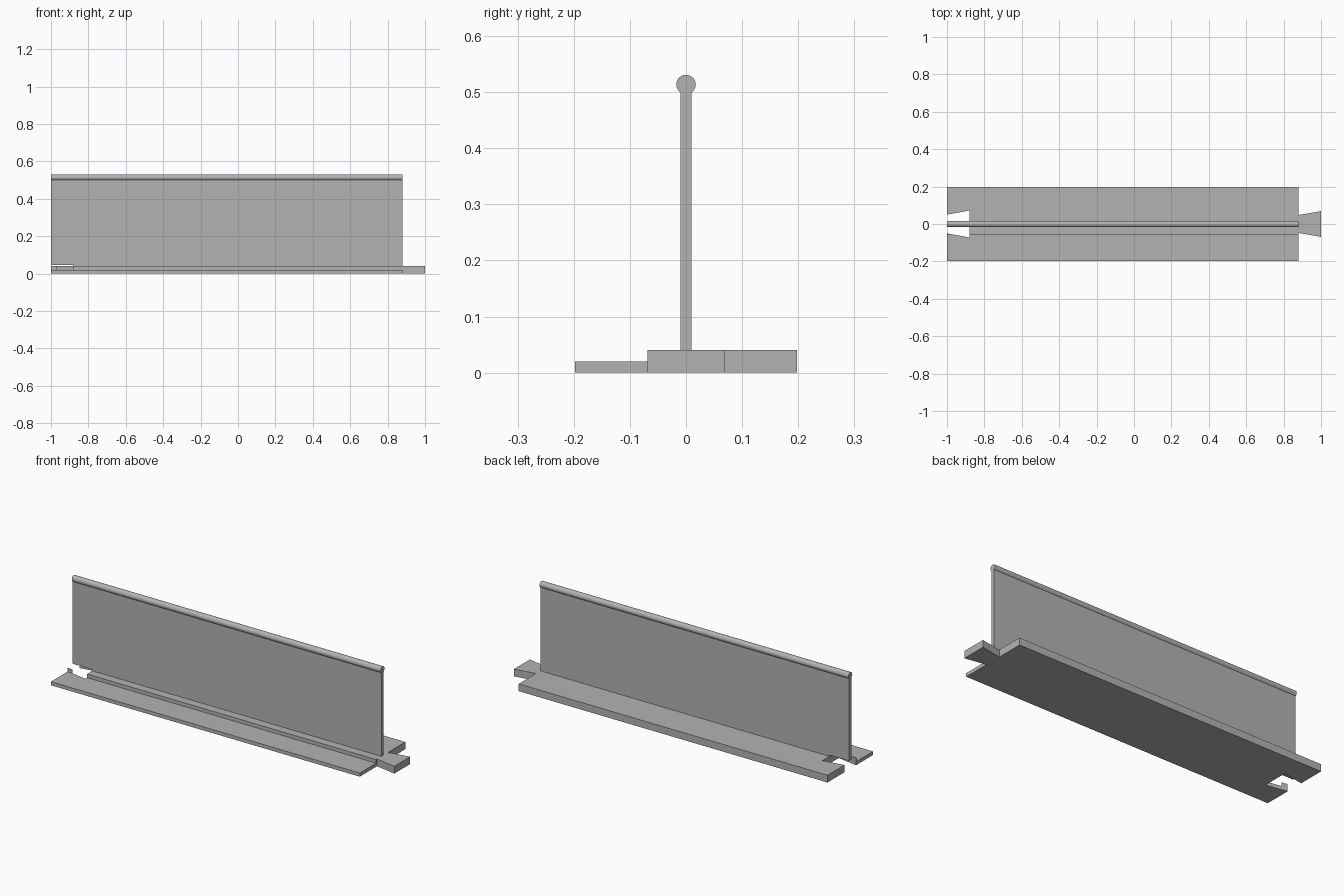
import bpy, bmesh, math

cube = bpy.data.objects.get("Cube")
if cube:
    bpy.data.objects.remove(cube, do_unlink=True)

LEFT, RIGHT, TIP = -1.0, 0.88, 1.0
NOTCH_END = -0.88
HALF_DEPTH, STEP_Y = 0.198, -0.056
THIN, THICK = 0.02, 0.04

grey = bpy.data.materials.new("plain grey")
grey.use_nodes = True
colour = (0.45, 0.45, 0.45, 1)
grey.diffuse_color = colour
grey.node_tree.nodes["Principled BSDF"].inputs["Base Color"].default_value = colour


def prism(name, points, offset):
    """Extrude a flat outline of 3D points along an offset."""
    bm = bmesh.new()
    face = bm.faces.new([bm.verts.new(p) for p in points])
    ext = bmesh.ops.extrude_face_region(bm, geom=[face], use_keep_orig=True)
    verts = [g for g in ext["geom"] if isinstance(g, bmesh.types.BMVert)]
    bmesh.ops.translate(bm, verts=verts, vec=offset)
    bmesh.ops.recalc_face_normals(bm, faces=bm.faces)
    mesh = bpy.data.meshes.new(name)
    bm.to_mesh(mesh)
    bm.free()
    mesh.materials.append(grey)
    obj = bpy.data.objects.new(name, mesh)
    bpy.context.collection.objects.link(obj)
    return obj


def along_x(name, outline):
    return prism(name, [(LEFT, y, z) for y, z in outline], (RIGHT - LEFT, 0, 0))


def dovetail(name, x0, x1, w0, w1, z0, z1):
    pts = [(x0, -w0, z0), (x1, -w1, z0), (x1, w1, z0), (x0, w0, z0)]
    return prism(name, pts, (0, 0, z1 - z0))


# Stepped base plate
base = along_x("base_plate", [
    (-HALF_DEPTH, 0), (HALF_DEPTH, 0), (HALF_DEPTH, THICK),
    (STEP_Y, THICK), (STEP_Y, THIN), (-HALF_DEPTH, THIN)])

# Upright panel
panel = along_x("upright_panel", [
    (-0.0098, THICK), (0.0098, THICK), (0.0098, 0.51), (-0.0098, 0.51)])

# Connecting tab on the left end
dovetail("dovetail_tab", RIGHT, TIP, 0.048, 0.069, 0, THICK)

# Matching socket, cut through the base with clearance under the panel
slope = (0.072 - 0.05) / (NOTCH_END - LEFT)
cutter = dovetail("socket_cutter", LEFT - 0.1, NOTCH_END,
                  0.05 - 0.1 * slope, 0.072, -0.1, 0.047)
cutter.hide_render = True
cutter.hide_viewport = True
cutter.display_type = 'WIRE'
for part in (base, panel):
    cut = part.modifiers.new("socket", 'BOOLEAN')
    cut.operation = 'DIFFERENCE'
    cut.solver = 'EXACT'
    cut.object = cutter

# Bake the cuts, then discard the cutter
graph = bpy.context.evaluated_depsgraph_get()
baked = [(p, bpy.data.meshes.new_from_object(p.evaluated_get(graph))) for p in (base, panel)]
for part, mesh in baked:
    part.modifiers.clear()
    part.data = mesh
bpy.data.objects.remove(cutter, do_unlink=True)

# Rounded rail along the top edge
bpy.ops.mesh.primitive_cylinder_add(
    vertices=48, radius=0.0173, depth=RIGHT - LEFT,
    location=((LEFT + RIGHT) / 2, 0, 0.5135), rotation=(0, math.pi / 2, 0))
rail = bpy.context.object
rail.name = "top_rail"
rail.data.materials.append(grey)
bpy.ops.object.shade_smooth_by_angle(angle=math.radians(30))
